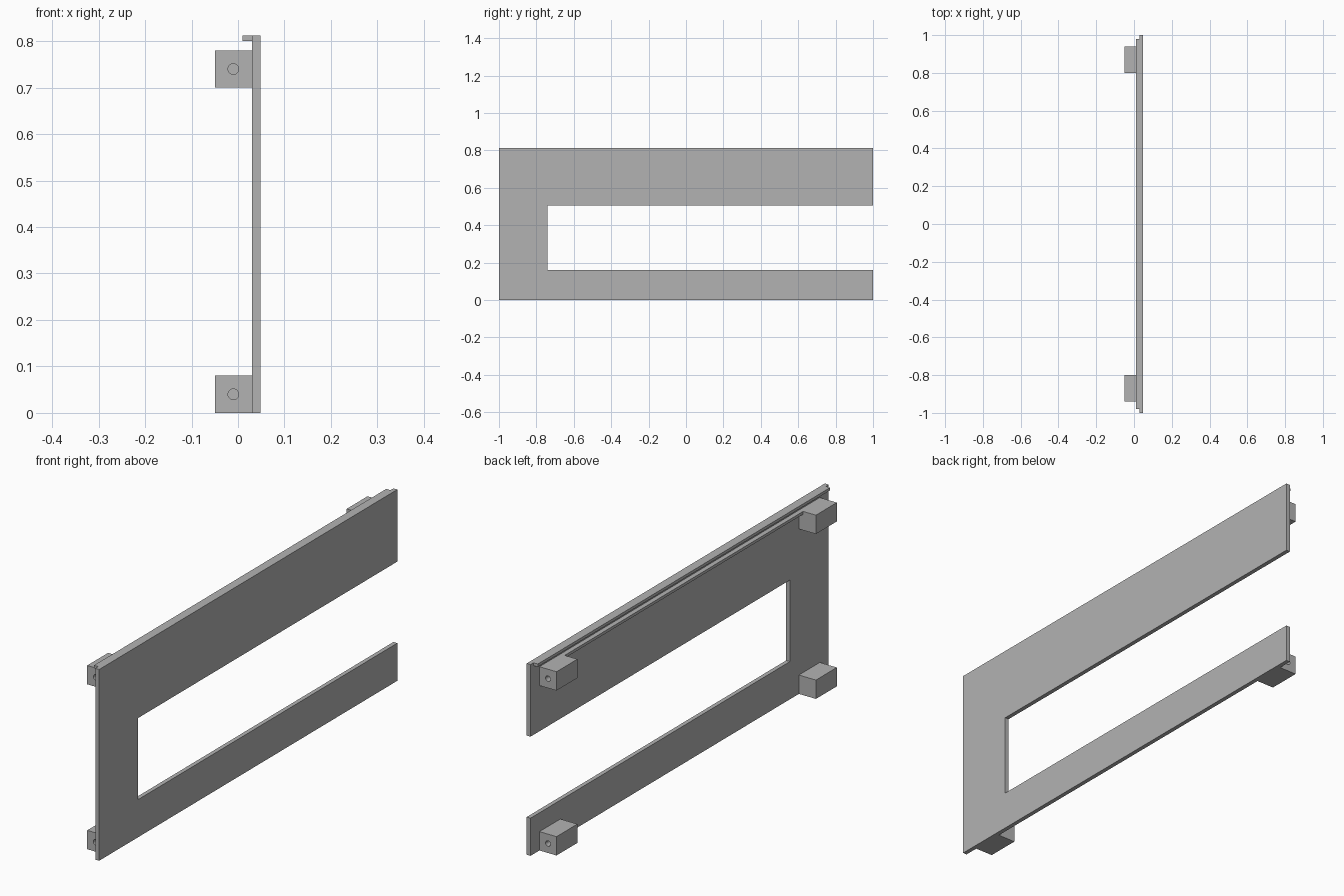
import bpy
import bmesh
from mathutils import Matrix

cube = bpy.data.objects.get("Cube")
if cube:
    bpy.data.objects.remove(cube, do_unlink=True)

grey = bpy.data.materials.new("plain grey")
grey.use_nodes = True
colour = (0.45, 0.45, 0.45, 1)
grey.diffuse_color = colour
grey.node_tree.nodes["Principled BSDF"].inputs["Base Color"].default_value = colour


def finish(name, bm):
    bmesh.ops.recalc_face_normals(bm, faces=bm.faces)
    mesh = bpy.data.meshes.new(name)
    bm.to_mesh(mesh)
    bm.free()
    mesh.materials.append(grey)
    obj = bpy.data.objects.new(name, mesh)
    bpy.context.collection.objects.link(obj)
    return obj


def box(name, low, high):
    bm = bmesh.new()
    bmesh.ops.create_cube(bm, size=1)
    for v in bm.verts:
        v.co = [l if c < 0 else h for c, l, h in zip(v.co, low, high)]
    return finish(name, bm)


TOP, INNER, OUTER = 0.812, 0.03, 0.048

# Face panel: a sideways U, open towards the back
outline = [(-1, 0), (1, 0), (1, 0.16), (-0.74, 0.16),
           (-0.74, 0.506), (1, 0.506), (1, TOP), (-1, TOP)]
bm = bmesh.new()
face = bm.faces.new([bm.verts.new((INNER, y, z)) for y, z in outline])
extruded = bmesh.ops.extrude_face_region(bm, geom=[face])["geom"]
bmesh.ops.translate(bm, vec=(OUTER - INNER, 0, 0),
                    verts=[g for g in extruded if isinstance(g, bmesh.types.BMVert)])
finish("face_panel", bm)

# Two thin rails forming a groove along the top edge
box("top_lip", (0.01, -0.98, 0.8), (INNER, 0.98, TOP))
box("lower_rail", (0.01, -0.8, 0.768), (INNER, 0.8, 0.78))

# Corner mounting blocks, each with a blind screw hole in its outer end
for end, side in (("front", -1), ("back", 1)):
    for level, z in (("lower", 0.0), ("upper", 0.7)):
        y0, y1 = sorted((side * 0.8, side * 0.94))
        block = box(f"{end}_{level}_block", (-0.05, y0, z), (INNER, y1, z + 0.08))
        bm = bmesh.new()
        bmesh.ops.create_cone(bm, cap_ends=True, segments=24,
                              radius1=0.0115, radius2=0.0115, depth=0.2)
        bmesh.ops.transform(bm, matrix=Matrix.Translation((-0.01, side * 0.94, z + 0.04))
                            @ Matrix.Rotation(1.5707963, 4, "X"), verts=bm.verts)
        cutter = finish(f"{end}_{level}_hole_cutter", bm)
        cutter.hide_render = True
        cutter.hide_set(True)
        cutter.display_type = "WIRE"
        hole = block.modifiers.new("screw hole", "BOOLEAN")
        hole.operation = "DIFFERENCE"
        hole.solver = "EXACT"
        hole.object = cutter
